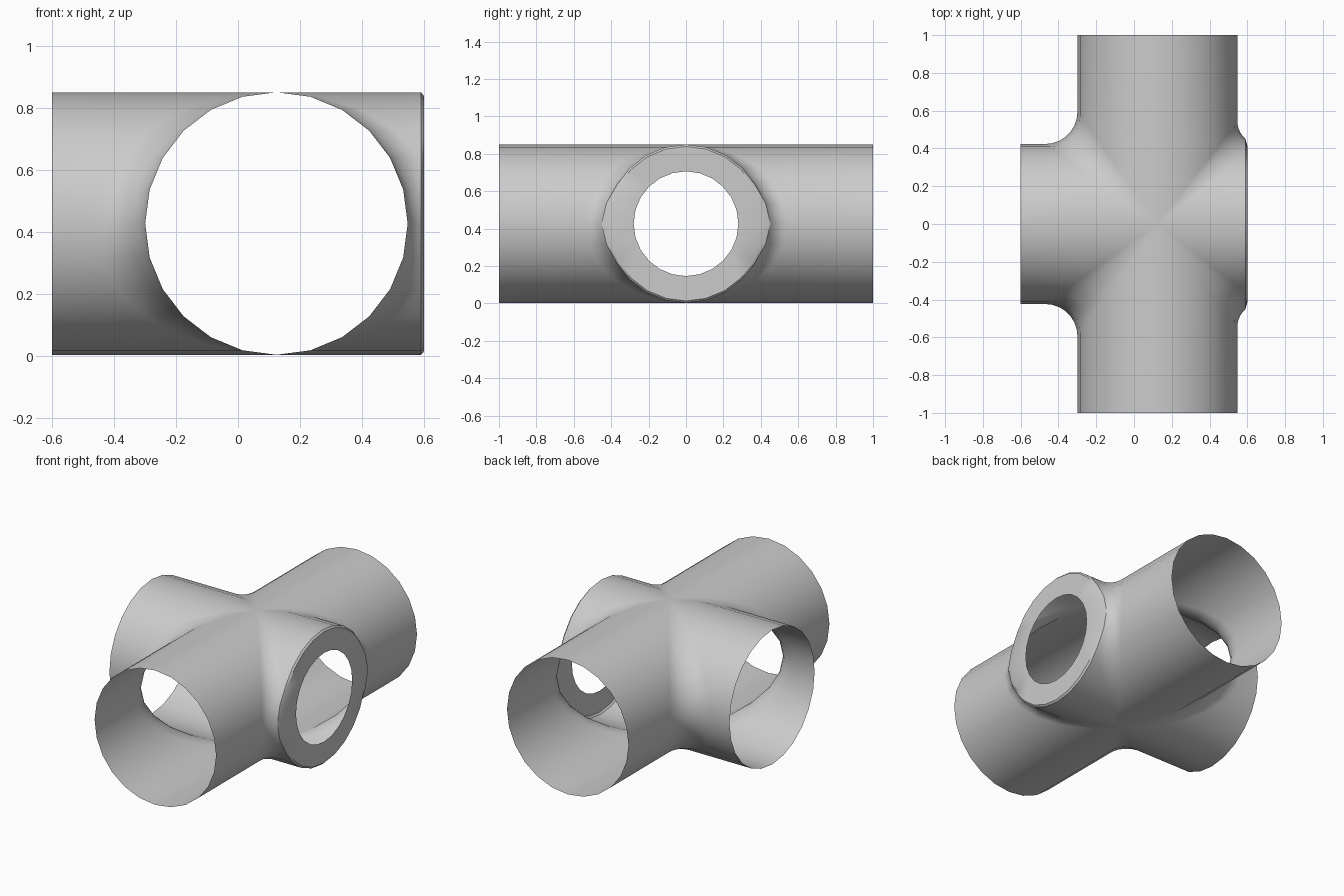
import bpy, bmesh
from math import sin, cos, pi, acos

if "Cube" in bpy.data.objects:
    bpy.data.objects.remove(bpy.data.objects["Cube"])

R, CX, CZ = 0.4235, 0.124, 0.426     # pipe radius and crossing centre
HALF_SIDES = 12                      # 24-sided pipes
FILLET_STEPS = 7


def contour(sx, sy, t):
    """One quarter of the cross at angle t round the pipes: branch end, fillet, main pipe end."""
    s, z = sin(t), CZ + R * cos(t)
    w = R * s
    right = sx > 0
    end = (0.59 - CX) if right else (0.6 + CX)
    f = (0.12 if right else 0.17) * s
    pts = []
    if right:                        # flat collar with a small chamfer
        for rad in (0.28, 0.413):
            pts.append((0.6, sy * rad * s, CZ + rad * cos(t)))
    # the fillet arc is trimmed where it would pass the branch end
    a0 = 0.0
    if w + f > end:
        a0 = pi / 2 - acos((w + f - end) / f)
    pts.append((CX + sx * end, sy * (w + f * (1 - cos(a0))), z))
    for i in range(FILLET_STEPS + 1):
        a = a0 + (pi / 2 - a0) * i / FILLET_STEPS
        pts.append((CX + sx * (w + f * (1 - sin(a))),
                    sy * (w + f * (1 - cos(a))), z))
    pts.append((CX + sx * w, sy * 1.0, z))
    return pts


# four quarter shells joined into one open pipe cross
bm = bmesh.new()
for sx in (-1, 1):
    for sy in (-1, 1):
        rows = [[bm.verts.new(p) for p in contour(sx, sy, pi * k / HALF_SIDES)]
                for k in range(HALF_SIDES + 1)]
        for a, b in zip(rows, rows[1:]):
            for i in range(len(a) - 1):
                bm.faces.new((a[i], a[i + 1], b[i + 1], b[i]))
bmesh.ops.remove_doubles(bm, verts=bm.verts[:], dist=0.0005)
bmesh.ops.recalc_face_normals(bm, faces=bm.faces[:])

# make the shell face outwards
bm.faces.ensure_lookup_table()
top = max(bm.faces, key=lambda f: f.calc_center_median().z)
if top.normal.z < 0:
    bmesh.ops.reverse_faces(bm, faces=bm.faces[:])

mesh = bpy.data.meshes.new("pipe_cross")
bm.to_mesh(mesh)
bm.free()
obj = bpy.data.objects.new("pipe_cross", mesh)
bpy.context.collection.objects.link(obj)
bpy.context.view_layer.objects.active = obj
obj.select_set(True)
bpy.ops.object.shade_smooth_by_angle(angle=pi / 6)
